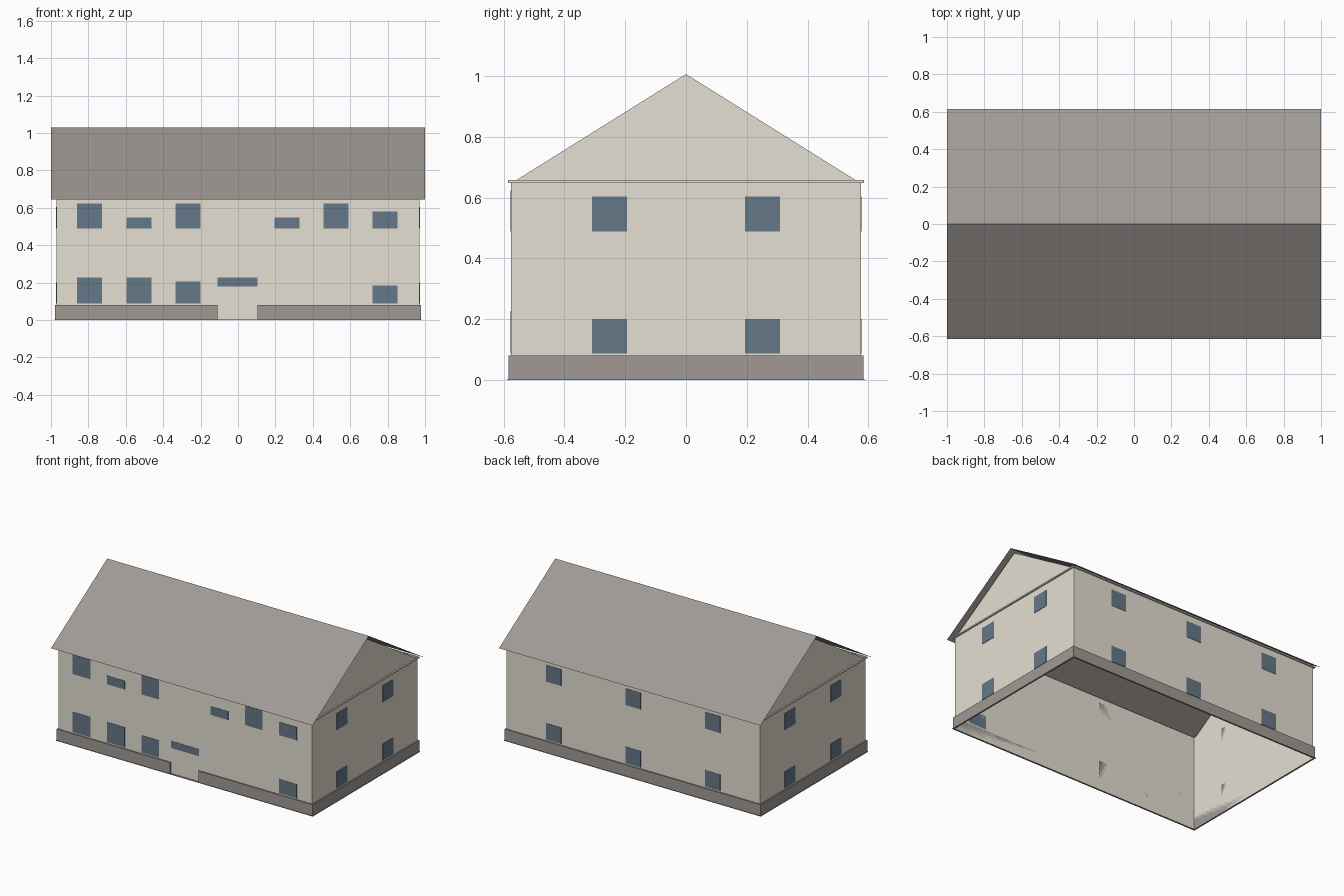
import bpy

if "Cube" in bpy.data.objects:
    bpy.data.objects.remove(bpy.data.objects["Cube"])

WX, WY = 0.97, 0.575       # wall half sizes
EAVE = 0.656               # top of the walls
PLINTH = 0.08


def material(name, rgb):
    def lin(c):
        c /= 255
        return c / 12.92 if c <= 0.04045 else ((c + 0.055) / 1.055) ** 2.4
    m = bpy.data.materials.new(name)
    m.diffuse_color = (*[lin(c) for c in rgb], 1)
    m.use_nodes = True
    m.node_tree.nodes["Principled BSDF"].inputs["Base Color"].default_value = m.diffuse_color
    return m


plaster = material("warm_plaster", (229, 224, 211))
stone = material("grey_roof_and_plinth", (160, 154, 149))
glass = material("blue_grey_glass", (102, 120, 136))


def mesh(name, verts, faces, mat):
    me = bpy.data.meshes.new(name)
    me.from_pydata(verts, [], faces)
    me.materials.append(mat)
    ob = bpy.data.objects.new(name, me)
    bpy.context.collection.objects.link(ob)
    return ob


def box(name, x, y, z, mat):
    verts = [(a, b, c) for a in x for b in y for c in z]
    faces = [(0, 1, 3, 2), (4, 6, 7, 5), (0, 4, 5, 1),
             (2, 3, 7, 6), (0, 2, 6, 4), (1, 5, 7, 3)]
    return mesh(name, verts, faces, mat)


def band(name, out, z, mat, gap=None):
    """Strip running round the outside of the walls, with an optional front gap."""
    X, Y = WX + out, WY + out
    for s, side in ((-1, "left"), (1, "right")):
        box(f"{name}_{side}", sorted((s * WX, s * X)), (-Y, Y), z, mat)
    box(f"{name}_back", (-WX, WX), (WY, Y), z, mat)
    if gap:
        box(f"{name}_front_left", (-WX, gap[0]), (-Y, -WY), z, mat)
        box(f"{name}_front_right", (gap[1], WX), (-Y, -WY), z, mat)
    else:
        box(f"{name}_front", (-WX, WX), (-Y, -WY), z, mat)


# Walls: open shell without floor or ceiling
corners = [(-WX, -WY), (WX, -WY), (WX, WY), (-WX, WY)]
mesh("walls", [(x, y, z) for z in (0, EAVE) for x, y in corners],
     [(i, (i + 1) % 4, (i + 1) % 4 + 4, i + 4) for i in range(4)], plaster)

# Gable triangles
for s, side in ((-1, "left"), (1, "right")):
    tri = [(s * WX, -0.56, EAVE), (s * WX, 0.56, EAVE), (s * WX, 0, 1.006)]
    mesh(f"gable_{side}", tri, [(0, 1, 2) if s > 0 else (0, 2, 1)], plaster)

# Thin two-slope roof sheet
mesh("roof", [(x, y, z) for y, z in ((-0.615, 0.645), (0, 1.03), (0.615, 0.645))
              for x in (-1, 1)], [(0, 1, 3, 2), (2, 3, 5, 4)], stone)

# Eaves trim, plinth with door gap, and ground edge
band("eaves_trim", 0.01, (0.648, 0.657), plaster)
band("plinth", 0.009, (0.003, PLINTH), stone, gap=(-0.11, 0.105))
band("ground_edge", 0.012, (0, 0.003), stone)

# Front windows: left edge, sill height, head height
T = 0.002
front = [(-0.86, 0.489, 0.623), (-0.597, 0.489, 0.548), (-0.334, 0.489, 0.623),
         (0.195, 0.489, 0.548), (0.457, 0.489, 0.623), (0.719, 0.489, 0.58),
         (-0.86, 0.088, 0.227), (-0.597, 0.088, 0.227), (-0.334, 0.088, 0.206),
         (0.719, 0.088, 0.184)]
for x, z0, z1 in front:
    box("front_window", (x, x + 0.134), (-WY - T, -WY), (z0, z1), glass)
box("door_light", (-0.11, 0.105), (-WY - T, -WY), (0.179, 0.227), glass)

# Back and side windows on both floors
H = 0.0575
for z in ((0.489, 0.604), (0.088, 0.201)):
    for x in (-0.608, 0, 0.608):
        box("back_window", (x - H, x + H), (WY, WY + T), z, glass)
    for s in (-1, 1):
        for y in (-0.2515, 0.2515):
            box("side_window", sorted((s * WX, s * (WX + T))), (y - H, y + H), z, glass)
